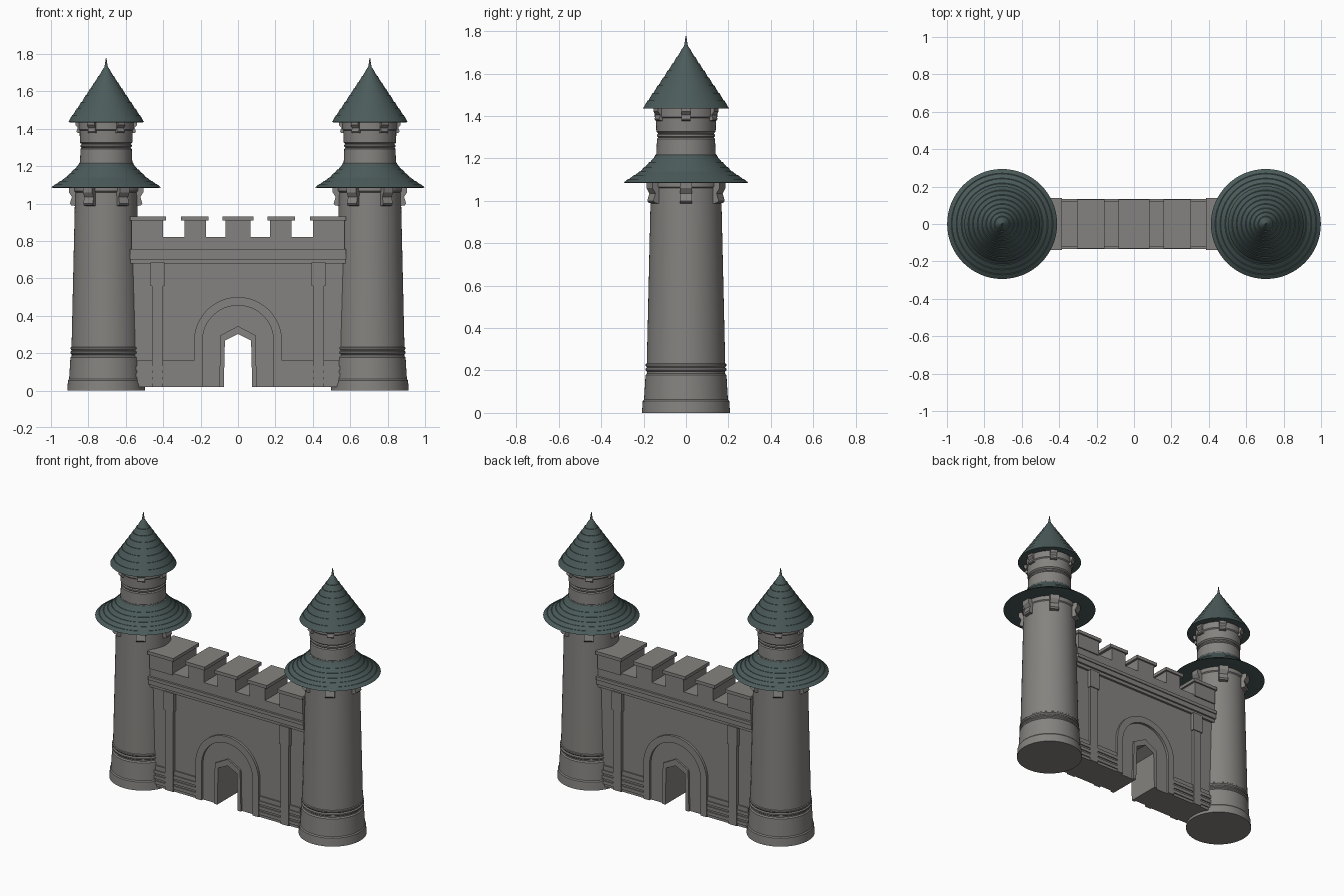
import bpy, bmesh, math
from mathutils import Matrix

if "Cube" in bpy.data.objects:
    bpy.data.objects.remove(bpy.data.objects["Cube"])


def material(name, rgb):
    m = bpy.data.materials.new(name)
    m.diffuse_color = (*rgb, 1)
    m.use_nodes = True
    m.node_tree.nodes["Principled BSDF"].inputs["Base Color"].default_value = m.diffuse_color
    return m


STONE = material("grey_stone", (0.235, 0.226, 0.214))
ROOF = material("slate_roof", (0.070, 0.104, 0.102))
TX = 0.705  # tower centre


def finish(name, bm, mat, smooth=False):
    bmesh.ops.recalc_face_normals(bm, faces=bm.faces)
    me = bpy.data.meshes.new(name)
    bm.to_mesh(me)
    bm.free()
    me.materials.append(mat)
    ob = bpy.data.objects.new(name, me)
    bpy.context.collection.objects.link(ob)
    if smooth:
        bpy.ops.object.select_all(action='DESELECT')
        ob.select_set(True)
        bpy.context.view_layer.objects.active = ob
        bpy.ops.object.shade_smooth_by_angle(angle=math.radians(25))
    return ob


def lathe(name, profile, mat, x, n=64):
    """Revolve (radius, z) points around a vertical axis, closing both ends."""
    bm = bmesh.new()
    rings = [[bm.verts.new((x + r * math.cos(2 * math.pi * i / n),
                            r * math.sin(2 * math.pi * i / n), z)) for i in range(n)]
             for r, z in profile]
    for a, b in zip(rings, rings[1:]):
        for i in range(n):
            j = (i + 1) % n
            bm.faces.new((a[i], a[j], b[j], b[i]))
    bm.faces.new(rings[0][::-1])
    bm.faces.new(rings[-1])
    return finish(name, bm, mat, True)


def extrude(bm, pts, d):
    """Extrude an (x, z) outline from y = -d to y = d; returns its vertices."""
    f = [bm.verts.new((x, -d, z)) for x, z in pts]
    b = [bm.verts.new((x, d, z)) for x, z in pts]
    bm.faces.new(f)
    bm.faces.new(b[::-1])
    for i in range(len(pts)):
        j = (i + 1) % len(pts)
        bm.faces.new((f[i], b[i], b[j], f[j]))
    return f + b


def prism(name, pts, d, mat=STONE):
    bm = bmesh.new()
    extrude(bm, pts, d)
    return finish(name, bm, mat)


def slab(name, x0, x1, z0, z1, d):
    return prism(name, [(x0, z0), (x1, z0), (x1, z1), (x0, z1)], d)


def shingles(points, rows, lip):
    """Stepped roof profile: each row overhangs the one above by a small lip."""
    out = []
    for (r0, z0), (r1, z1) in zip(points, points[1:]):
        for k in range(rows):
            t0, t1 = k / rows, (k + 1) / rows
            out.append((r0 + (r1 - r0) * t0, z0 + (z1 - z0) * t0))
            out.append((r0 + (r1 - r0) * t1 + lip, z0 + (z1 - z0) * t1))
    return out


def corbels(name, x, profile, half_width):
    """Six brackets around a tower."""
    bm = bmesh.new()
    for k in range(6):
        vs = extrude(bm, profile, half_width)
        bmesh.ops.transform(bm, verts=vs, matrix=Matrix.Translation((x, 0, 0))
                            @ Matrix.Rotation(k * math.pi / 3, 4, 'Z'))
    return finish(name, bm, STONE)


# ---- towers ----
for side, s in (("left", -1), ("right", 1)):
    x = s * TX
    lathe(side + "_tower_shaft", [
        (0.208, 0), (0.204, 0.055), (0.198, 0.062), (0.191, 0.178), (0.184, 0.186),
        (0.184, 0.194), (0.191, 0.200), (0.191, 0.208), (0.184, 0.214),
        (0.190, 0.222), (0.190, 0.230), (0.185, 0.234), (0.166, 1.06),
        (0.172, 1.066), (0.172, 1.10)], STONE, x)
    corbels(side + "_lower_corbels", x, [
        (0.15, 0.985), (0.186, 0.99), (0.194, 1.0), (0.183, 1.035), (0.199, 1.06),
        (0.199, 1.088), (0.15, 1.088)], 0.029)
    low = [(0.15, 1.095), (0.285, 1.084)]
    low += shingles([(0.294, 1.086), (0.215, 1.138), (0.146, 1.205)], 3, 0.004)
    lathe(side + "_lower_roof", low + [(0.142, 1.22), (0.12, 1.222)], ROOF, x)
    lathe(side + "_upper_drum", [
        (0.13, 1.18), (0.146, 1.205), (0.146, 1.215), (0.140, 1.22), (0.137, 1.292),
        (0.131, 1.298), (0.137, 1.304), (0.137, 1.312), (0.131, 1.318),
        (0.140, 1.326), (0.142, 1.39), (0.148, 1.396), (0.148, 1.445)], STONE, x)
    corbels(side + "_upper_corbels", x, [
        (0.12, 1.375), (0.154, 1.378), (0.159, 1.385), (0.152, 1.405), (0.165, 1.42),
        (0.165, 1.44), (0.12, 1.44)], 0.022)
    up = [(0.12, 1.442), (0.195, 1.434)]
    up += shingles([(0.202, 1.436), (0.105, 1.58), (0.016, 1.715)], 4, 0.004)
    lathe(side + "_upper_roof", up + [(0.009, 1.73), (0.005, 1.755), (0.002, 1.777)],
          ROOF, x)

# ---- gate wall with pointed doorway ----
B = 0.02  # underside of the wall
door = [(0.076, B), (0.070, 0.268), (0, 0.302), (-0.070, 0.268), (-0.076, B)]
prism("gate_wall", [(-0.575, B), (-0.575, 0.82), (0.575, 0.82), (0.575, B)] + door, 0.10)
prism("door_frame", [(-0.1, B), (-0.094, 0.295), (0, 0.345), (0.094, 0.295), (0.1, B)]
      + door, 0.112)

# round arch band around the doorway
N = 24
arc = [math.pi * i / N for i in range(N + 1)]
band = [(0.235, B)] + [(0.235 * math.cos(a), 0.265 + 0.235 * math.sin(a)) for a in arc]
band += [(-0.235, B), (-0.19, B)]
band += [(0.19 * math.cos(a), 0.265 + 0.19 * math.sin(a)) for a in reversed(arc)]
prism("arch_band", band + [(0.19, B)], 0.117)

# cornice and parapet
for i, (z0, z1, d) in enumerate([(0.68, 0.702, 0.115), (0.702, 0.735, 0.127),
                                 (0.735, 0.757, 0.134)]):
    slab("cornice_%d" % i, -0.577, 0.577, z0, z1, d)
slab("parapet", -0.57, 0.57, 0.757, 0.82, 0.12)

# battlements: (body x range, cap x range, cap half depth)
merlons = [((-0.067, 0.067), (-0.083, 0.083), 0.13)]
for s in (-1, 1):
    merlons.append(((s * 0.171, s * 0.285), (s * 0.158, s * 0.305), 0.13))
    merlons.append(((s * 0.40, s * 0.57), (s * 0.386, s * 0.578), 0.138))
for i, (b, c, d) in enumerate(merlons):
    slab("merlon_%d" % i, *b, 0.81, 0.91, d - 0.01)
    slab("merlon_cap_%d" % i, *c, 0.908, 0.93, d)

# pilasters and striped plinths on each side
for side, s in (("left", -1), ("right", 1)):
    slab(side + "_pilaster", s * 0.40, s * 0.46, B, 0.57, 0.118)
    slab(side + "_pilaster_capital", s * 0.393, s * 0.467, 0.56, 0.685, 0.124)
    slab(side + "_plinth", s * 0.23, s * 0.54, B, 0.16, 0.109)
    for k, z in enumerate((0.038, 0.073, 0.108)):
        slab("%s_plinth_stripe_%d" % (side, k), s * 0.236, s * 0.545, z, z + 0.022, 0.116)
